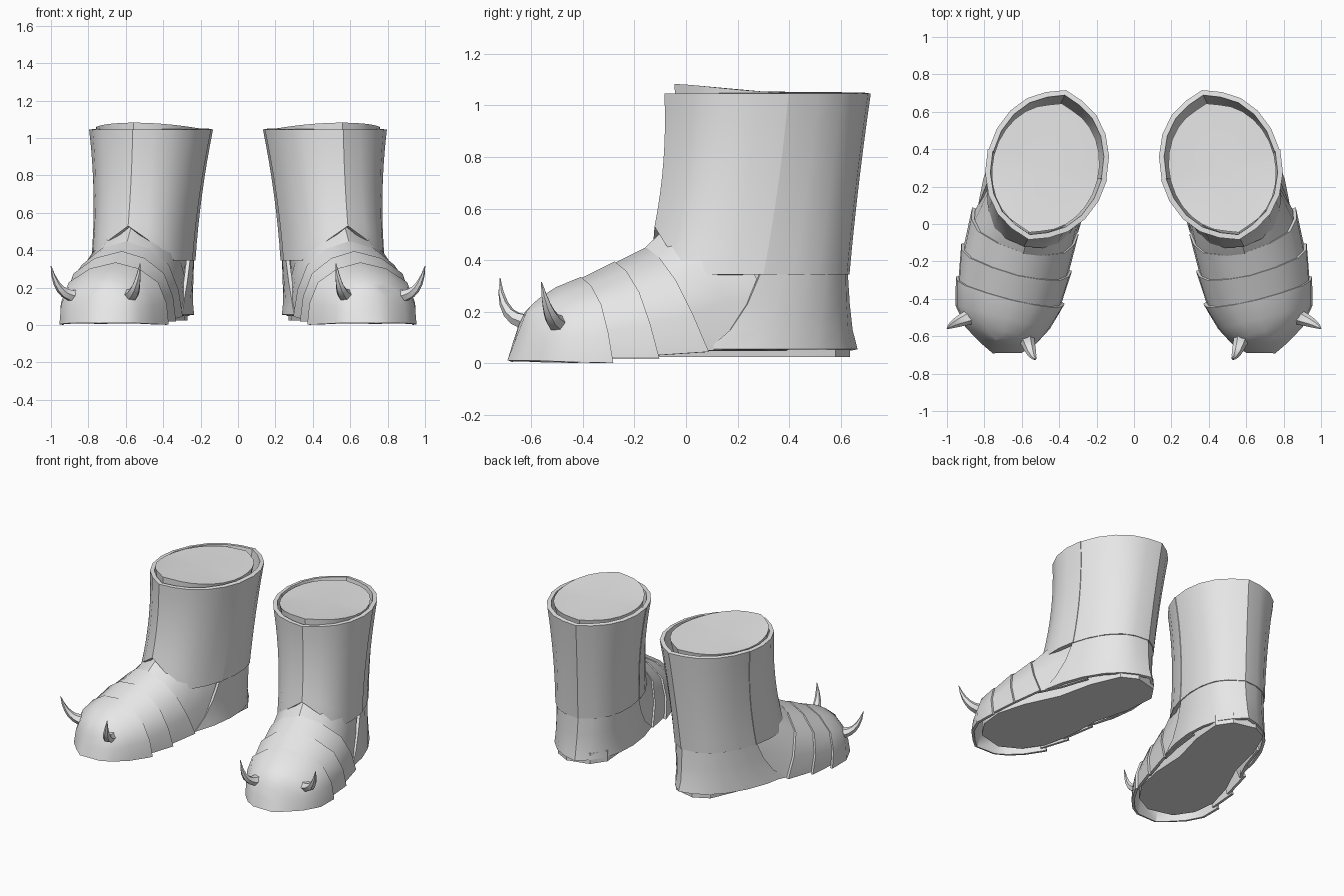
import bpy, bmesh
from math import sin, cos, radians, pi, copysign
from mathutils import Vector

if "Cube" in bpy.data.objects:
    bpy.data.objects.remove(bpy.data.objects["Cube"], do_unlink=True)

grey = bpy.data.materials.new("plain_grey")
grey.use_nodes = True
grey.diffuse_color = (0.8, 0.8, 0.8, 1)
grey.node_tree.nodes["Principled BSDF"].inputs["Base Color"].default_value = (0.8, 0.8, 0.8, 1)

TURN = radians(14)


def place(s, t, z):
    """Boot frame (s outward, t toward the toe) to world space."""
    return Vector((0.47 + s * cos(TURN) + t * sin(TURN),
                   0.33 + s * sin(TURN) - t * cos(TURN), z))


def finish(name, bm, thickness=0):
    """Mirror the part to the other boot, thicken it and shade it."""
    bmesh.ops.remove_doubles(bm, verts=bm.verts, dist=0.0005)
    if not thickness:
        bmesh.ops.recalc_face_normals(bm, faces=bm.faces)
    mesh = bpy.data.meshes.new(name)
    bm.to_mesh(mesh)
    bm.free()
    mesh.materials.append(grey)
    obj = bpy.data.objects.new(name, mesh)
    bpy.context.collection.objects.link(obj)
    if thickness:
        solid = obj.modifiers.new("thickness", 'SOLIDIFY')
        solid.thickness = thickness
        solid.offset = -1
    mirror = obj.modifiers.new("pair", 'MIRROR')
    mirror.use_mirror_merge = False
    bpy.ops.object.select_all(action='DESELECT')
    obj.select_set(True)
    bpy.context.view_layer.objects.active = obj
    bpy.ops.object.convert(target='MESH')
    bpy.ops.object.shade_smooth_by_angle(angle=radians(36))


def loft(rows, bottom=False, top=None):
    """Skin rows of points; optionally close the first row and fan the last."""
    bm = bmesh.new()
    grid = [[bm.verts.new(p) for p in row] for row in rows]
    for a, b in zip(grid, grid[1:]):
        for i in range(len(a) - 1):
            bm.faces.new((a[i], a[i + 1], b[i + 1], b[i]))
    if bottom:
        bm.faces.new(list(reversed(grid[0][:-1])))
    if top is not None:
        hub = bm.verts.new(top)
        for p, q in zip(grid[-1], grid[-1][1:]):
            bm.faces.new((p, q, hub))
    return bm


def oval(angle, z, cs, ct, a, b, power=1.0):
    """Point on a boot oval with a slight keel at front and back."""
    sn, cn = sin(angle), cos(angle)
    keel = 1.0 if abs(sn) < 0.01 else 0.96
    return place(cs + a * copysign(abs(sn) ** power, sn), ct + b * cn * keel, z)


# Shaft: front and back plates, flared at the top, peaked at the instep
LOW, MID, HIGH = (0.01, 0.1, 0.265, 0.41, 0.8), (0, 0.03, 0.265, 0.375, 0.9), (-0.01, 0.01, 0.325, 0.41, 1)
Z_LOW, Z_TOP = 0.345, 1.045


def shaft_point(angle, f, grow):
    peak = 0.185 * max(0, 1 - abs(sin(angle)) / sin(radians(54))) if cos(angle) > 0 else 0
    z = Z_LOW + peak + (Z_TOP - Z_LOW - peak) * f
    k = (z - Z_LOW) / (Z_TOP - Z_LOW)
    cs, ct, a, b, p = [(1 - k) ** 2 * l + 2 * k * (1 - k) * m + k * k * h
                       for l, m, h in zip(LOW, MID, HIGH)]
    return oval(angle, z, cs, ct, a + grow, b + grow, p)


for name, start, grow in (("shaft_front", -90, 0.004), ("shaft_back", 90, 0)):
    angles = [radians(start + 18 * i) for i in range(11)]
    rows = [[shaft_point(g, r / 8, grow) for g in angles] for r in range(9)]
    finish(name, loft(rows), 0.028)

# Heel cup: its front edges slant toward the toe at the bottom
rows = []
for z, first, ring in ((0.055, 76, (0.02, 0.2, 0.285, 0.54)),
                       (0.13, 80, (0.02, 0.155, 0.27, 0.475, 0.95)),
                       (0.23, 84, (0.015, 0.12, 0.262, 0.43, 0.9)),
                       (0.37, 90, (0.01, 0.1, 0.258, 0.402, 0.8))):
    step = (360 - 2 * first) / 12
    rows.append([oval(radians(first + step * i), z, *ring) for i in range(13)])
finish("heel_cup", loft(rows), 0.02)

# Foot plates: arched cross-sections, each plate overlapping the one behind
ARCH = [(1, 0), (0.97, 0.35), (0.82, 0.68), (0.45, 0.9), (0, 1)]
ARCH += [(-u, h) for u, h in reversed(ARCH[:-1])]


def section(t_low, t_ridge, outer, inner, z_low, z_ridge, mid=0.0):
    return [place(mid + u * (outer if u > 0 else inner),
                  t_low + (t_ridge - t_low) * h,
                  z_low + (z_ridge - z_low) * h) for u, h in ARCH]


plates = {
    "instep_plate": [(0, 0.25, 0.26, 0.22, 0.05, 0.64),
                     (0.2, 0.36, 0.275, 0.245, 0.05, 0.58),
                     (0.36, 0.53, 0.31, 0.25, 0.05, 0.425)],
    "rear_lame": [(0.33, 0.5, 0.325, 0.262, 0.045, 0.45),
                  (0.56, 0.655, 0.318, 0.26, 0.03, 0.375)],
    "front_lame": [(0.53, 0.625, 0.335, 0.275, 0.02, 0.395),
                   (0.74, 0.79, 0.3, 0.26, 0.02, 0.315)],
    "toe_cap": [(0.71, 0.76, 0.32, 0.28, 0.002, 0.335),
                (0.86, 0.86, 0.285, 0.235, 0.005, 0.295),
                (0.96, 0.93, 0.205, 0.18, 0.01, 0.25),
                (1.02, 0.965, 0.1, 0.13, 0.012, 0.22, 0.01),
                (1.06, 0.985, 0, 0, 0.012, 0.2, 0.03)],
}
for name, sections in plates.items():
    finish(name, loft([section(*s) for s in sections]), 0.018)

# Sole: a footprint slab set inside the plates
half = [(-0.29, 0.08), (-0.21, 0.17), (0, 0.205), (0.25, 0.2),
        (0.5, 0.25), (0.7, 0.255), (0.85, 0.2), (0.95, 0.09)]
outline = [(w + 0.015, t) for t, w in half] + [(0.015 - w, t) for t, w in reversed(half)]
outline.reverse()
outline.append(outline[0])
rows = [[place(s, t, z) for s, t in outline] for z in (0.025, 0.1)]
finish("sole", loft(rows, bottom=True, top=place(0, 0.3, 0.1)))

# Leg inside the shaft, its cut top raised toward the front
turn = [2 * pi * i / 28 for i in range(29)]
rows = [[oval(g, z, *ring) for g in turn]
        for z, ring in ((0.1, (0, 0.08, 0.19, 0.28)), (0.6, (0, 0.06, 0.215, 0.32)),
                        (0.9, (-0.005, 0.04, 0.25, 0.335)))]
rows.append([oval(g, 1.05 + 0.032 * max(0, cos(g)) ** 1.5, -0.005, 0.03, 0.285, 0.355)
             for g in turn])
finish("leg", loft(rows, bottom=True, top=place(0, 0.03, 1.053)))


# Toe spikes: tapered horns that curve upward
def spike(name, base, bend, tip):
    base, bend, tip = Vector(base), Vector(bend), Vector(tip)
    rows = []
    for i in range(7):
        k = i / 6
        centre = (1 - k) ** 2 * base + 2 * k * (1 - k) * bend + k * k * tip
        along = (1 - k) * (bend - base) + k * (tip - bend)
        side = along.cross(Vector((0, 0, 1))).normalized()
        up = side.cross(along).normalized()
        r = 0.042 * (1 - k) ** 0.8 + 0.002
        rows.append([centre + r * (cos(g) * side + 0.85 * sin(g) * up)
                     for g in [2 * pi * j / 6 for j in range(7)]])
    finish(name, loft(rows, bottom=True, top=tip))


spike("outer_spike", (0.86, -0.49, 0.155), (0.97, -0.53, 0.15), (1.0, -0.56, 0.315))
spike("inner_spike", (0.58, -0.59, 0.16), (0.545, -0.72, 0.15), (0.523, -0.72, 0.33))
